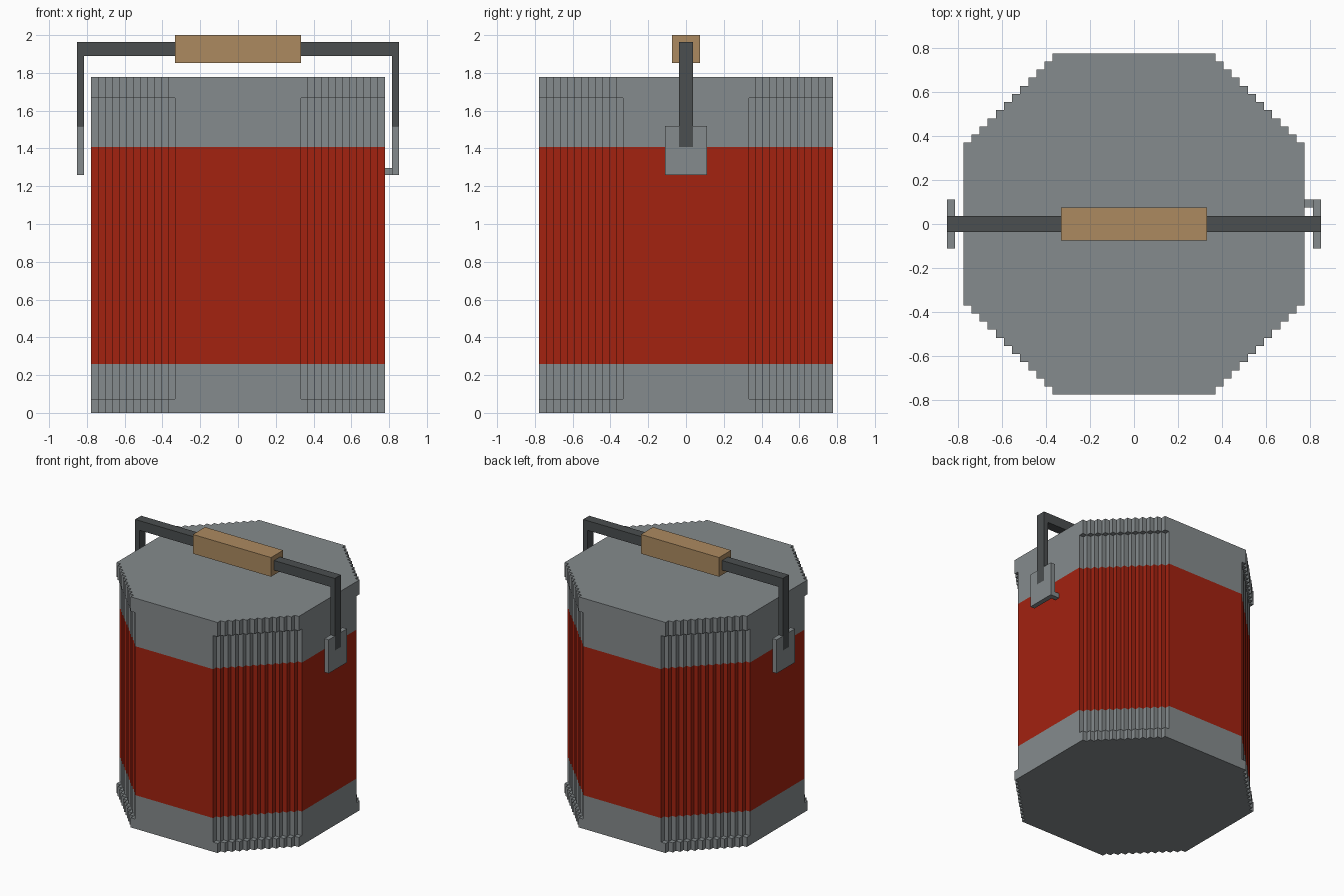
import bpy
import bmesh
from mathutils import Vector

V = 1 / 27  # one grid step: the whole model sits on it

cube = bpy.data.objects.get("Cube")
if cube:
    bpy.data.objects.remove(cube, do_unlink=True)


def make_material(name, rgb):
    mat = bpy.data.materials.new(name)
    mat.use_nodes = True
    mat.diffuse_color = (*rgb, 1)
    mat.node_tree.nodes["Principled BSDF"].inputs["Base Color"].default_value = (*rgb, 1)
    return mat


grey = make_material("grey metal", (0.235, 0.258, 0.266))
dark = make_material("dark metal", (0.069, 0.077, 0.079))
red = make_material("red paint", (0.366, 0.016, 0.005))
wood = make_material("tan wood", (0.413, 0.254, 0.117))


def finish(name, bm, mats):
    bmesh.ops.recalc_face_normals(bm, faces=bm.faces)
    bmesh.ops.scale(bm, vec=(V, V, V), verts=bm.verts)
    mesh = bpy.data.meshes.new(name)
    bm.to_mesh(mesh)
    bm.free()
    for mat in mats:
        mesh.materials.append(mat)
    obj = bpy.data.objects.new(name, mesh)
    bpy.context.collection.objects.link(obj)
    return obj


def prism(name, outline, axis, low, high, mat):
    """Extrude a 2D outline along an axis (0 = x, 1 = y, 2 = z)."""
    bm = bmesh.new()
    verts = []
    for point in outline:
        co = list(point)
        co.insert(axis, low)
        verts.append(bm.verts.new(co))
    face = bm.faces.new(verts)
    new = bmesh.ops.extrude_face_region(bm, geom=[face])["geom"]
    shift = Vector((0, 0, 0))
    shift[axis] = high - low
    bmesh.ops.translate(bm, vec=shift, verts=[g for g in new if isinstance(g, bmesh.types.BMVert)])
    return finish(name, bm, [mat])


def rect(a0, a1, b0, b1):
    return [(a0, b0), (a1, b0), (a1, b1), (a0, b1)]


def stepped_octagon(radius, flat):
    """Octagon outline whose diagonal sides are staircases."""
    corner = [(radius, flat)]
    for i in range(radius - flat):
        corner.append((radius - i - 1, flat + i))
        corner.append((radius - i - 1, flat + i + 1))
    points = []
    for _ in range(4):
        points += corner
        corner = [(-y, x) for x, y in corner]
    return points


# Rims: a little fuller at the corners than the body
prism("bottom_rim", stepped_octagon(21, 10), 2, 0, 2, grey)
prism("top_lid", stepped_octagon(21, 10), 2, 45, 48, grey)

# Body: stacked wall rings, with the middle band red
bm = bmesh.new()
outline = stepped_octagon(21, 9)
rings = [[bm.verts.new((x, y, z)) for x, y in outline] for z in (2, 7, 38, 45)]
for band, (lower, upper) in enumerate(zip(rings, rings[1:])):
    for i in range(len(outline)):
        j = (i + 1) % len(outline)
        face = bm.faces.new((lower[i], lower[j], upper[j], upper[i]))
        face.material_index = 1 if band == 1 else 0
finish("canister_body", bm, [grey, red])

# Handle: bent bar and wooden grip
prism("handle_bar", [(-23, 38), (-22, 38), (-22, 51), (22, 51), (22, 38),
                     (23, 38), (23, 53), (-23, 53)], 1, -1, 1, dark)
prism("handle_grip", rect(-9, 9, -2, 2), 2, 50, 54, wood)

# Side plates: notched so the bar sits flush in them
notched = [(-3, 34), (3, 34), (3, 41), (1, 41), (1, 38), (-1, 38), (-1, 41), (-3, 41)]
for name, x in (("left_handle_plate", 22), ("right_handle_plate", -23)):
    prism(name, notched, 0, x, x + 1, grey)

# Small peg joining the left plate to the body
prism("left_plate_peg", rect(2, 3, 34, 35), 0, 21, 22, grey)
